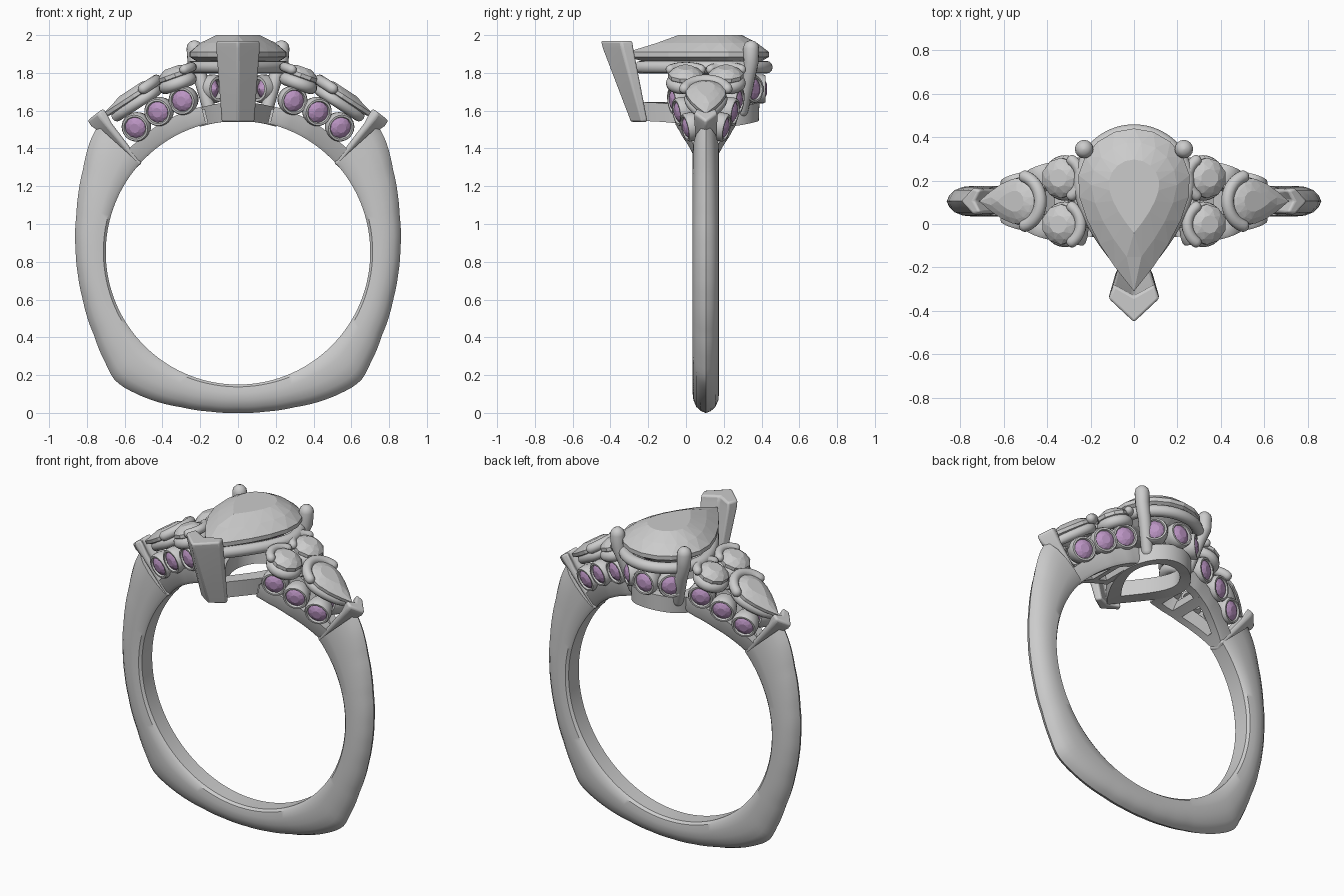
import bpy, bmesh
from math import sin, cos, pi, radians, sqrt
from mathutils import Vector, Matrix

if "Cube" in bpy.data.objects:
    bpy.data.objects.remove(bpy.data.objects["Cube"])

YC, ZC, RI = 0.105, 0.85, 0.70        # ring axis position and finger radius
V = Vector
purple = bpy.data.materials.new("purple_gem")
purple.diffuse_color = (0.50, 0.30, 0.55, 1)
purple.use_nodes = True
purple.node_tree.nodes["Principled BSDF"].inputs["Base Color"].default_value = purple.diffuse_color


def loft(name, rings, wrap=False, smooth=True, mirror="", bevel=0, mat=None):
    """Skin a list of rings; y is measured from the ring's middle plane."""
    bm = bmesh.new()
    vs = [[bm.verts.new(p) for p in r] for r in rings]
    n, m = len(vs[0]), len(vs)
    for i in range(m if wrap else m - 1):
        a, b = vs[i], vs[(i + 1) % m]
        for j in range(n):
            bm.faces.new((a[j], a[(j + 1) % n], b[(j + 1) % n], b[j]))
    if not wrap:
        bm.faces.new(vs[0])
        bm.faces.new(vs[-1])
    finish(name, bm, smooth, mirror, bevel, mat)


def finish(name, bm, smooth, mirror, bevel=0, mat=None):
    bmesh.ops.recalc_face_normals(bm, faces=bm.faces)
    me = bpy.data.meshes.new(name)
    bm.to_mesh(me)
    bm.free()
    if smooth:
        me.shade_smooth()
        me.set_sharp_from_angle(angle=radians(38))
    if mat:
        me.materials.append(mat)
    ob = bpy.data.objects.new(name, me)
    ob.location.y = YC
    bpy.context.collection.objects.link(ob)
    if bevel:
        b = ob.modifiers.new("bevel", "BEVEL")
        b.width, b.segments = bevel, 3
    if mirror:
        mm = ob.modifiers.new("mirror", "MIRROR")
        mm.use_axis = ("X" in mirror, "Y" in mirror, False)
        mm.use_mirror_merge = False


def tube(name, pts, rad, closed=False, mirror="", up=V((0, 0, 1)), n=12, taper=1.0):
    m, rings = len(pts), []
    for i, p in enumerate(pts):
        if closed:
            t = pts[(i + 1) % m] - pts[i - 1]
        else:
            t = pts[min(i + 1, m - 1)] - pts[max(i - 1, 0)]
        t.normalize()
        s = t.cross(up).normalized()
        w = s.cross(t)
        r = rad * (1 + (taper - 1) * i / (m - 1))
        caps = [(0, 1)]
        if not closed and i == 0:
            caps = [(-1, .08), (-.85, .53), (-.5, .87), (0, 1)]
        if not closed and i == m - 1:
            caps = [(0, 1), (.5, .87), (.85, .53), (1, .08)]
        for d, k in caps:
            rings.append([p + t * d * r + (s * cos(a) + w * sin(a)) * r * k
                          for a in [2 * pi * j / n for j in range(n)]])
    loft(name, rings, closed, mirror=mirror)


def pear(t, w, L, k=1.0):
    """Pear outline, round end at +y, point at -y."""
    t = t % (2 * pi)
    sg = 1 if t <= pi else -1
    t = t if t <= pi else 2 * pi - t
    if t <= pi / 2:
        return V((sg * w * sin(t), w * cos(t), 0)) * k
    s = (t - pi / 2) / (pi / 2)
    return V((sg * w * (1 - s ** 1.6), -L * s, 0)) * k


def gem(name, M, w, L, crown, pav, n, girdle=0.02, mirror="", mat=None):
    """Facetted stone: staggered crown rings, flat table, pointed pavilion."""
    bm = bmesh.new()
    f = (lambda t: pear(t, w, L)) if L else (lambda t: V((w * sin(t), w * cos(t), 0)))
    rows = [(-pav * .55, .55, .5), (0, 1, 0), (girdle, 1, 0),
            (girdle + crown * .55, .76, .5), (girdle + crown, .45, 0)]
    vs = []
    for z, k, o in rows:
        vs.append([bm.verts.new(M @ (f(2 * pi * (j + o) / n) * k + V((0, 0, z)))) for j in range(n)])
    for i in range(len(vs) - 1):
        a, b, oa, ob = vs[i], vs[i + 1], rows[i][2], rows[i + 1][2]
        for j in range(n):
            h = (j + 1) % n
            if oa == ob:
                bm.faces.new((a[j], a[h], b[h], b[j]))
            elif ob > oa:
                bm.faces.new((a[j], a[h], b[j]))
                bm.faces.new((a[h], b[h], b[j]))
            else:
                bm.faces.new((a[j], b[h], b[j]))
                bm.faces.new((a[j], a[h], b[h]))
    bm.faces.new(vs[-1])
    c = bm.verts.new(M @ V((0, 0, -pav)))
    for j in range(n):
        bm.faces.new((c, vs[0][j], vs[0][(j + 1) % n]))
    finish(name, bm, False, mirror, 0, mat)


def P(r, deg, y=0.0):
    a = radians(deg)
    return V((r * cos(a), y, ZC + r * sin(a)))


def frame(pos, nrm, x):
    z = nrm.normalized()
    y = z.cross(x).normalized()
    M = Matrix((y.cross(z), y, z)).transposed().to_4x4()
    M.translation = pos
    return M


def tangent(deg):
    return V((sin(radians(deg)), 0, -cos(radians(deg))))


def interp(tab, x):
    for (a, u), (b, v) in zip(tab, tab[1:]):
        if x <= b:
            return u + (v - u) * (x - a) / (b - a)
    return tab[-1][1]


def bezel_stone(name, pos, nrm, x, mirror):
    M = frame(pos, nrm, x)
    prof = [(.052, -.07), (.066, -.07), (.076, -.03), (.076, .005), (.070, .017), (.060, .017), (.054, .004)]
    loft(name + "_bezel", [[M @ V((r * cos(a), r * sin(a), z)) for r, z in prof]
         for a in [2 * pi * i / 28 for i in range(28)]], True, mirror=mirror)
    gem(name + "_stone", M, .057, 0, .018, .05, 10, .006, mirror, purple)


def chevron(name, secs, mirror=""):
    prof = [(1, 0), (.37, 1), (0, .8), (.3, 0), (0, -.8), (.37, -1)]
    loft(name, [[o + u * a * d + s * b * h for a, b in prof] for o, u, s, d, h in secs],
         smooth=True, mirror=mirror, bevel=.012)


# shank with squared lower corners
OUT = [(0, .85), (10, .856), (20, .873), (33, .914), (41, .938), (44.5, .94), (50, .915), (60, .88), (73, .859),
       (82, .856), (91, .86), (103, .878), (110, .90), (118, .93), (127, .98), (132, 1.0)]
SEC = [(0, .05), (.08, .065), (.3, .07), (.55, .066), (.78, .051), (.93, .027), (1, 0)]
SEC = SEC + [(q, -y) for q, y in SEC[-2::-1]]
rings = []
for i in range(-66, 67):
    ro = interp(OUT, abs(i * 2))
    rings.append([P(RI + (ro - RI) * q, i * 2 - 90, y) for q, y in SEC])
loft("shank", rings)

# chevron prongs at the shank ends
u, s = V((.79, 0, -.61)), V((0, 1, 0))
chevron("shoulder_chevron", [(V((.505, 0, 1.325)), u, s, .06, .06), (V((.665, 0, 1.535)), u, s, .085, .062),
        (V((.69, 0, 1.585)), u, s, .115, .065), (V((.71, 0, 1.615)), u, s, .115, .062)], "X")

# shoulder base plates: side rails and cross bars
HW = [(42, .05), (50, .085), (60, .13), (70, .16), (77, .165)]
rail = []
for d in range(42, 78, 2):
    h = interp(HW, d)
    rail.append([P(r, d, y) for r, y in ((RI, h - .06), (RI, h - .01), (.72, h), (.795, h), (.795, h - .06))])
loft("shoulder_rail", rail, mirror="XY")
for a, b in ((42, 48), (62, 67), (73, 77)):
    h = interp(HW, a) - .01
    loft("shoulder_cross_bar", [[P(r, d, y) for r, y in ((RI, -h), (RI, h), (.78, h), (.78, -h))]
         for d in (a, (a + b) / 2, b)], mirror="X")

# purple stones along both faces of the shoulders
for d, h in ((50.7, .095), (60.4, .14), (69.9, .165)):
    t = tangent(d)
    bezel_stone("shoulder_side", P(.855, d, -h), V((0, -.94, 0)) + t * .34, t, "XY")

# pair of round stones on each shoulder
t = tangent(70.4)
M = frame(P(.985, 70.4, -.107), P(1, 70.4) - V((0, 0, ZC)), t)
gem("shoulder_round_stone", M, .093, 0, .035, .06, 10, .02, "XY")
arc = lambda M, r, z, a, b, n: [M @ V((r * cos(q), r * sin(q), z))
                                for q in [radians(a + (b - a) * i / n) for i in range(n + 1)]]
tube("round_stone_seat", arc(M, .07, -.035, 0, 345, 23), .035, True, "XY", M.col[2].to_3d())
tube("round_stone_prong", arc(M, .098, .022, 125, 235, 10), .026, False, "XY", M.col[2].to_3d())

# pear stone on each shoulder
N = frame(P(.985, 58, 0), P(1, 57) - V((0, 0, ZC)), tangent(57))
R = N @ Matrix.Rotation(pi / 2, 4, "Z")
gem("shoulder_pear_stone", R, .108, .215, .03, .06, 14, .02, "X")
tube("shoulder_pear_seat", [R @ (pear(2 * pi * i / 32, .085, .16) + V((0, 0, -.03))) for i in range(32)],
     .03, True, "X", N.col[2].to_3d())
tube("shoulder_pear_prong", arc(N, .118, .015, 107, 253, 14), .029, False, "X", N.col[2].to_3d())

# large centre pear stone with its upper rail
C = Matrix.Translation((0, .075, 1.885))
gem("centre_pear_stone", C, .26, .49, .09, .13, 18, .025)
C2 = Matrix.Translation((0, .075, 1.83))
tube("centre_upper_rail", [C2 @ pear(2 * pi * i / 64, .245, .42) for i in range(64)], .034, True)

# lower gallery rail, curved to the finger
rings = []
for i in range(64):
    o = pear(2 * pi * i / 64, .205, .42)
    ring = []
    for k, dz in ((1, 0), (1.02, .1), (.72, .1), (.70, 0)):
        x, y = o.x * k, o.y * k + .075
        ring.append(V((x, y, ZC + sqrt(RI * RI - x * x) + dz - .005)))
    rings.append(ring)
loft("lower_gallery_rail", rings, True)

# purple stones around the back of the gallery
for a, mir in ((0, ""), (40, "X")):
    n = V((sin(radians(a)), cos(radians(a)), 0))
    bezel_stone("gallery_back", V((0, .075, 1.715)) + n * .225, n, V((cos(radians(a)), -sin(radians(a)), 0)), mir)

# front chevron prong and two round back prongs
u, s = V((0, -1, 0)), V((1, 0, 0))
chevron("front_chevron_prong", [(V((0, -.20 - YC, 1.54)), u, s, .095, .09),
        (V((0, -.275 - YC, 1.93)), u, s, .17, .118), (V((0, -.28 - YC, 1.97)), u, s, .175, .116)])
tube("back_prong", [V((.15, .19, 1.60)), V((.20, .225, 1.78)), V((.228, .24, 1.86)), V((.23, .24, 1.93))],
     .034, False, "X", V((0, 1, 0)), 16, 1.25)
